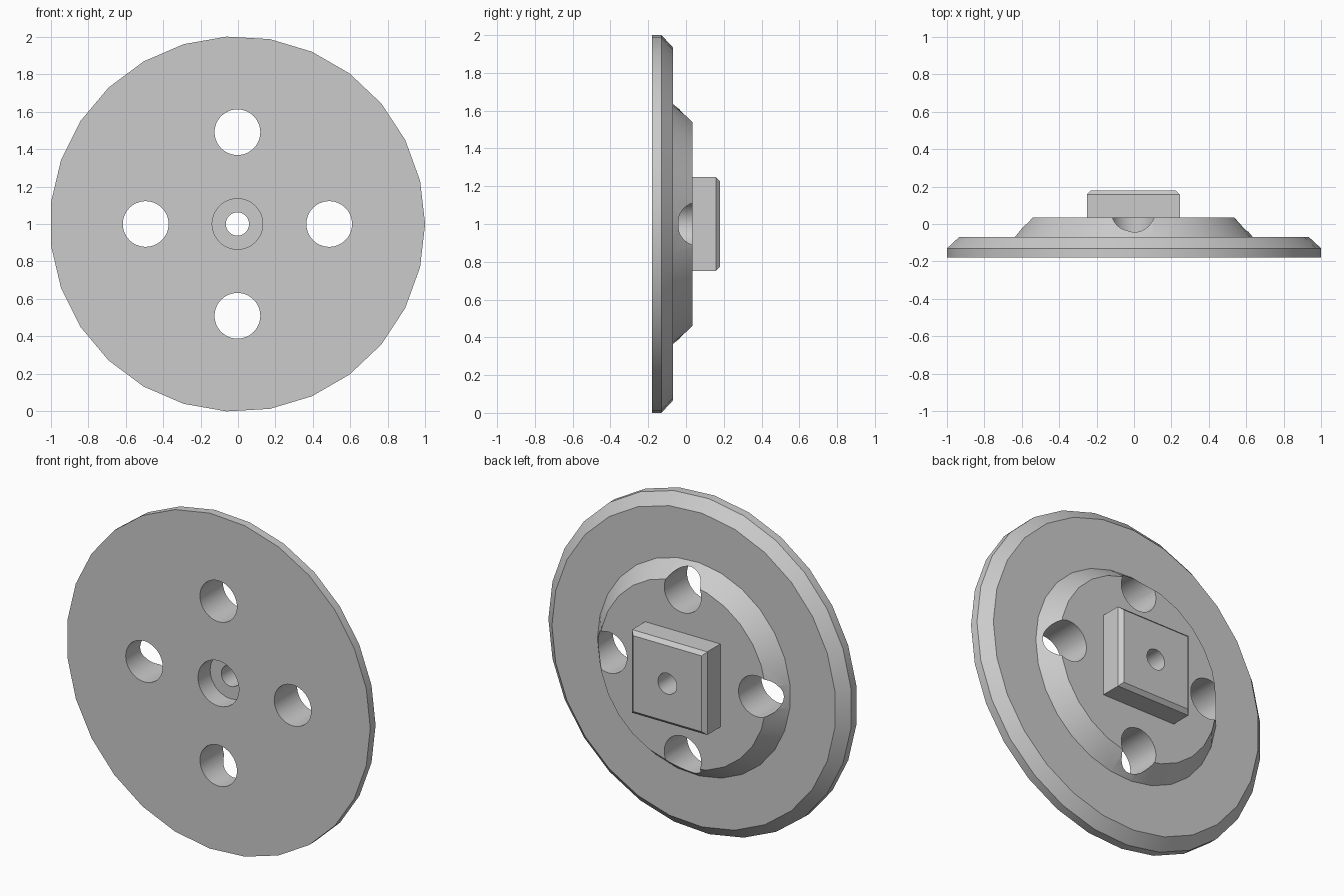
import bpy, bmesh, math
from mathutils import Vector

SIDES = 27
CX, CZ = -0.003, 1.0

cube = bpy.data.objects.get("Cube")
if cube:
    bpy.data.objects.remove(cube, do_unlink=True)

grey = bpy.data.materials.new("light_grey")
grey.use_nodes = True
grey.diffuse_color = (0.6, 0.6, 0.6, 1)
grey.node_tree.nodes["Principled BSDF"].inputs["Base Color"].default_value = grey.diffuse_color


def lathe(name, profile, sides, x=CX, z=CZ):
    """Solid of revolution about the y axis; profile is (radius, y) pairs."""
    bm = bmesh.new()
    rings = []
    for r, y in profile:
        angles = [2 * math.pi * i / sides for i in range(sides)]
        rings.append([bm.verts.new((x + r * math.cos(a), y, z + r * math.sin(a))) for a in angles])
    for a, b in zip(rings, rings[1:]):
        for i in range(sides):
            j = (i + 1) % sides
            bm.faces.new((a[i], a[j], b[j], b[i]))
    bm.faces.new(rings[0])
    bm.faces.new(rings[-1])
    return finish(name, bm)


def finish(name, bm):
    bmesh.ops.recalc_face_normals(bm, faces=bm.faces)
    mesh = bpy.data.meshes.new(name)
    bm.to_mesh(mesh)
    bm.free()
    mesh.materials.append(grey)
    obj = bpy.data.objects.new(name, mesh)
    bpy.context.collection.objects.link(obj)
    return obj


def combine(target, tool, operation):
    """Apply a boolean to the target and discard the tool."""
    tool.hide_render = True
    mod = target.modifiers.new(operation.lower(), 'BOOLEAN')
    mod.operation, mod.object, mod.solver = operation, tool, 'EXACT'
    bpy.context.view_layer.objects.active = target
    bpy.ops.object.modifier_apply(modifier=mod.name)
    bpy.data.objects.remove(tool, do_unlink=True)


# Chamfered disc with the raised conical hub
wheel = lathe("wheel_disc", [(1.002, -0.18), (1.002, -0.13), (0.937, -0.07),
                             (0.637, -0.07), (0.552, 0.035)], SIDES)

# Square boss with a chamfered outer rim
bm = bmesh.new()
bmesh.ops.create_cube(bm, size=1)
for v in bm.verts:
    v.co = Vector((v.co.x * 0.496, 0.085 + v.co.y * 0.19, v.co.z * 0.496)) + Vector((CX, 0, CZ))
rim = [e for e in bm.edges if all(v.co.y > 0.1 for v in e.verts)]
bmesh.ops.bevel(bm, geom=rim, offset=0.022, segments=1, affect='EDGES')
combine(wheel, finish("square_boss", bm), 'UNION')

# Four round holes, the axle bore and its counterbore
for i in range(4):
    a = i * math.pi / 2
    hole = lathe("round_hole", [(0.122, -0.4), (0.122, 0.4)], 48,
                 CX + 0.49 * math.cos(a), CZ + 0.49 * math.sin(a))
    combine(wheel, hole, 'DIFFERENCE')
bore = lathe("axle_bore", [(0.135, -0.4), (0.135, -0.065), (0.062, -0.065), (0.062, 0.4)], 48)
combine(wheel, bore, 'DIFFERENCE')

# Smooth round walls, crisp chamfers
bpy.ops.object.select_all(action='DESELECT')
wheel.select_set(True)
bpy.context.view_layer.objects.active = wheel
bpy.ops.object.shade_smooth_by_angle(angle=math.radians(25))
